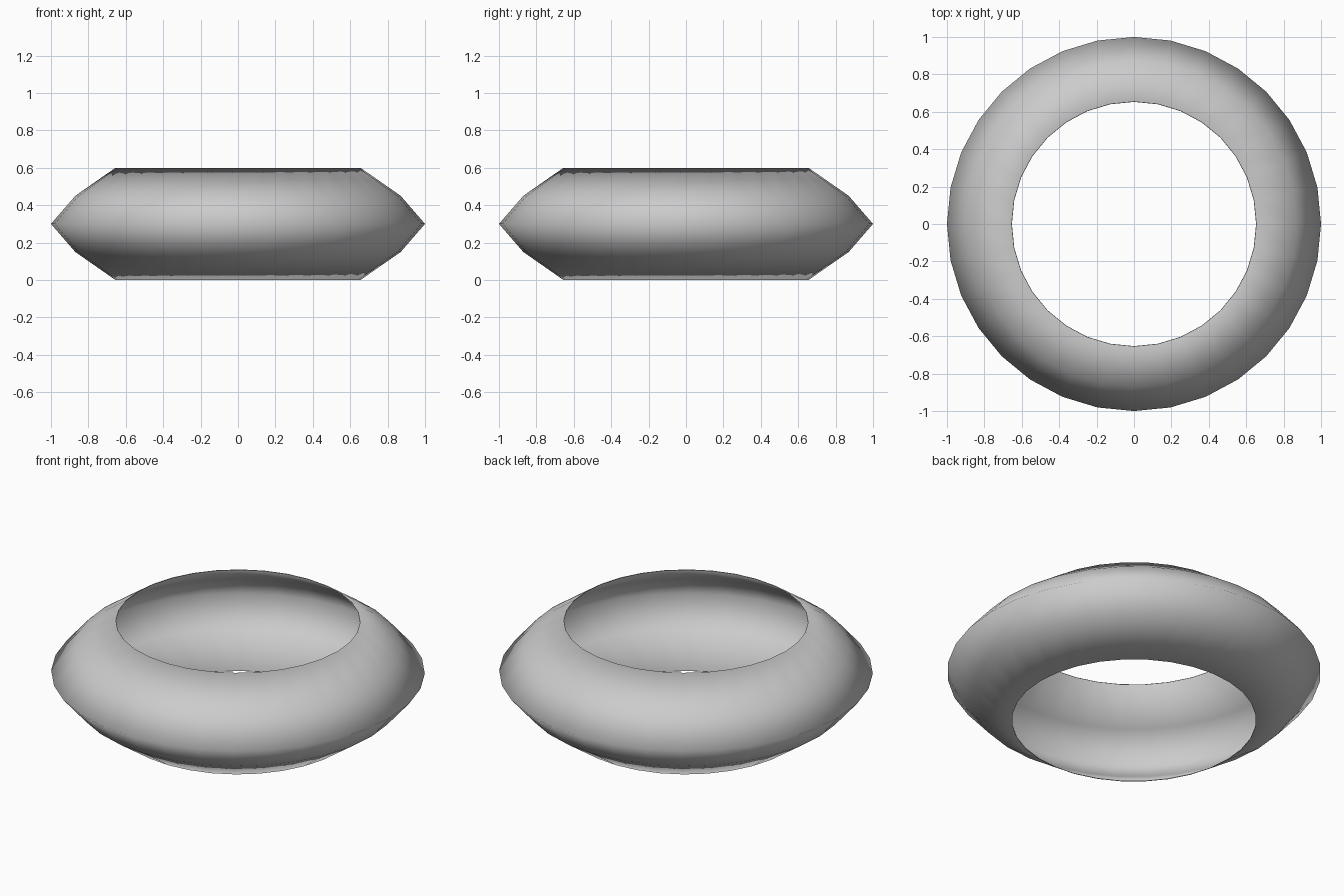
import bpy, bmesh
from math import pi

if "Cube" in bpy.data.objects:
    bpy.data.objects.remove(bpy.data.objects["Cube"])

# Faceted arc profile of the hollow ring wall (radius, height)
profile = [(0.655, 0.0), (0.87, 0.15), (1.0, 0.3), (0.87, 0.45), (0.655, 0.6)]

bm = bmesh.new()
verts = [bm.verts.new((r, 0, z)) for r, z in profile]
edges = [bm.edges.new(pair) for pair in zip(verts, verts[1:])]

# Revolve into a 32-sided band
bmesh.ops.spin(bm, geom=verts + edges, cent=(0, 0, 0), axis=(0, 0, 1),
               angle=2 * pi, steps=32, use_merge=True)
bmesh.ops.remove_doubles(bm, verts=bm.verts, dist=1e-4)
bmesh.ops.recalc_face_normals(bm, faces=bm.faces)
mesh = bpy.data.meshes.new("ring_shell")
bm.to_mesh(mesh)
bm.free()
for p in mesh.polygons:
    p.use_smooth = True

ring = bpy.data.objects.new("ring_shell", mesh)
bpy.context.collection.objects.link(ring)

# Very thin wall, open at top and bottom
wall = ring.modifiers.new("wall", 'SOLIDIFY')
wall.thickness = 0.004
wall.offset = -1
